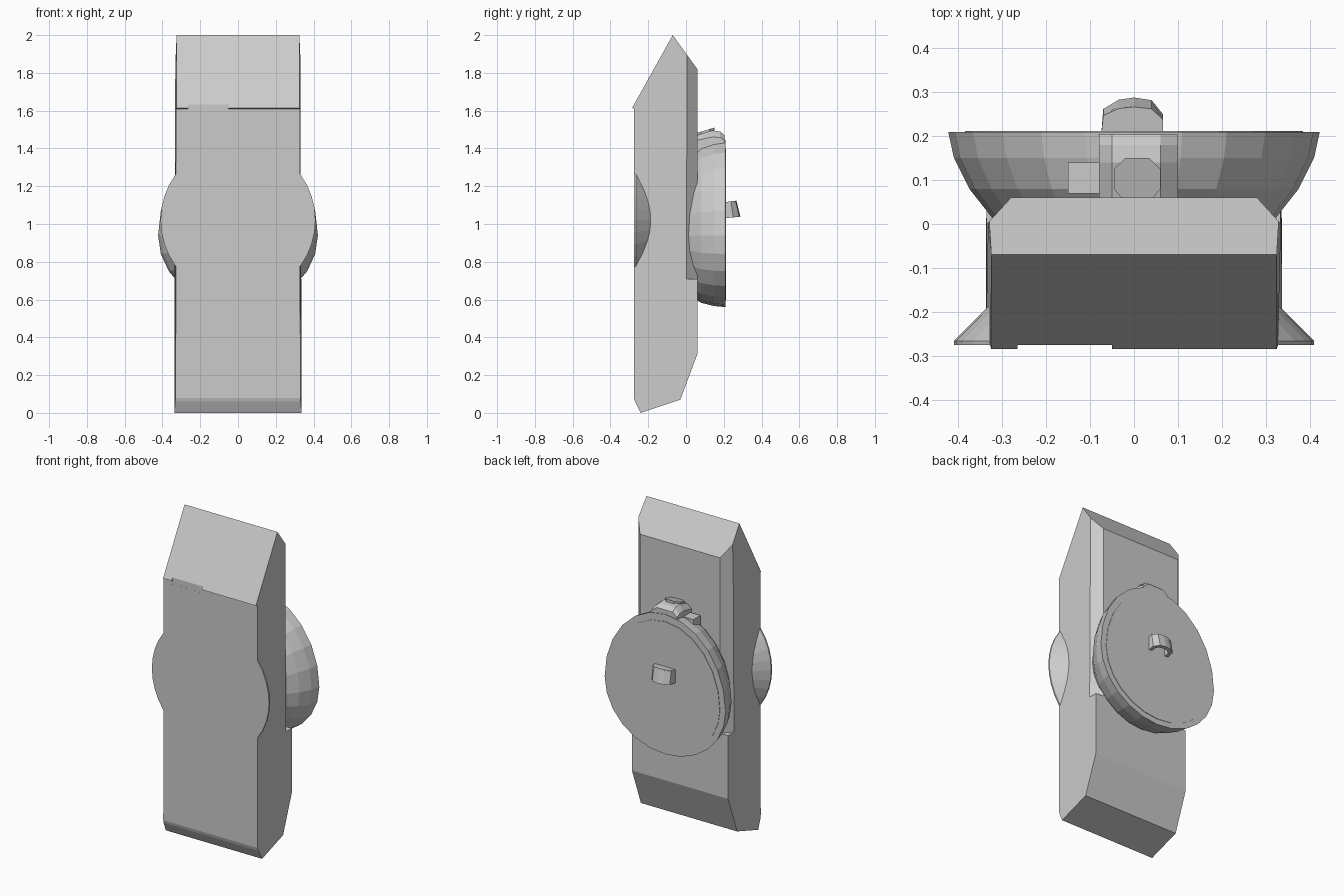
import bpy, bmesh
from math import cos, sin, pi

if "Cube" in bpy.data.objects:
    bpy.data.objects.remove(bpy.data.objects["Cube"])


def loft(name, rings):
    """Skin equal-length rings of points and cap both ends."""
    bm = bmesh.new()
    vs = [[bm.verts.new(p) for p in r] for r in rings]
    n = len(vs[0])
    for a, b in zip(vs, vs[1:]):
        for i in range(n):
            j = (i + 1) % n
            bm.faces.new((a[i], a[j], b[j], b[i]))
    bm.faces.new(vs[0])
    bm.faces.new(vs[-1])
    bmesh.ops.recalc_face_normals(bm, faces=bm.faces)
    me = bpy.data.meshes.new(name)
    bm.to_mesh(me)
    bm.free()
    ob = bpy.data.objects.new(name, me)
    bpy.context.collection.objects.link(ob)
    return ob


def box(name, x, y, z):
    return loft(name, [[(x[0], y[0], k), (x[1], y[0], k),
                        (x[1], y[1], k), (x[0], y[1], k)] for k in z])


def cut(ob, cutter):
    m = ob.modifiers.new("cut", 'BOOLEAN')
    m.operation, m.solver, m.object = 'DIFFERENCE', 'EXACT', cutter
    cutter.hide_render = True
    cutter.hide_viewport = True


# Main body: side profile as (half width, y, z)
profile = [(.325, -.07, 2.0), (.333, .06, 1.82), (.336, .06, .31),
           (.337, -.03, .07), (.337, -.24, 0), (.332, -.27, .06),
           (.33, -.276, .08), (.328, -.276, 1.61), (.325, -.285, 1.615)]
body = loft("body", [[(s * w, y, z) for w, y, z in profile] for s in (-1, 1)])

# Chamfers on the upper back corners
for s, side in ((-1, "left"), (1, "right")):
    tri = [(.265, .0764), (.36, -.0273), (.36, .0764)]
    cut(body, loft("chamfer_cutter_" + side,
                   [[(s * x, y, z) for x, y in tri] for z in (.71, 2.1)]))

# Small notch under the sloped top panel
cut(body, box("notch_cutter", (-.265, -.05), (-.3, -.2755), (1.59, 1.635)))


# Front disc flaring past both sides
def oval(y, rx, up, down, cz, n):
    pts = []
    for i in range(n):
        a = 2 * pi * i / n
        pts.append((rx * cos(a), y, cz + (up if sin(a) > 0 else down) * sin(a)))
    return pts


loft("front_disc", [oval(y, r, r, r, 1.02, 40)
                    for y, r in ((-.2755, .41), (-.266, .41), (-.18, .324))])

# Faceted dish on the back
loft("back_dish", [oval(y, rx, .505 * k, .38 * k, .94, 24)
                   for y, rx, k in ((.209, .423, 1), (.15, .41, .985),
                                    (.08, .375, .94), (.01, .32, .82))])
loft("dish_plate", [oval(y, .385, .46, .345, .94, 24) for y in (.2, .212)])

# Clasp on top of the dish
clasp = [(.04, 1.36), (.04, 1.465), (.14, 1.495), (.18, 1.49), (.204, 1.47), (.204, 1.38)]
loft("clasp", [[(x, y, 1.36 + (z - 1.36) * k) for y, z in clasp]
               for x, k in ((-.08, .75), (-.05, 1), (.06, 1), (.1, .75))])
octa = [(-.045, .08), (-.025, .055), (.04, .055), (.06, .08),
        (.06, .125), (.035, .15), (-.02, .15), (-.045, .125)]
loft("clasp_button", [[(x, y, z + .3 * (y - .15)) for x, y in octa] for z in (1.42, 1.51)])
box("clasp_side_tab", (-.15, -.07), (.07, .14), (1.34, 1.425))

# Arched handle on the dish: hollow underneath, closed on top
outer = [(-.075, .2), (-.07, .262), (-.035, .283), (0, .288), (.04, .282), (.066, .25), (.066, .2)]
inner = [(.046, .2), (.044, .245), (.03, .26), (0, .266), (-.028, .262), (-.05, .245), (-.053, .2)]


def slanted(pts, z):
    return [(x, y - .25 * (z - 1.035) * (y - .2) / .088, z + .1 * (y - .25)) for x, y in pts]


loft("handle_arch", [slanted(outer + inner, z) for z in (1.035, 1.115)])
loft("handle_lid", [slanted(outer, z) for z in (1.1, 1.12)])
